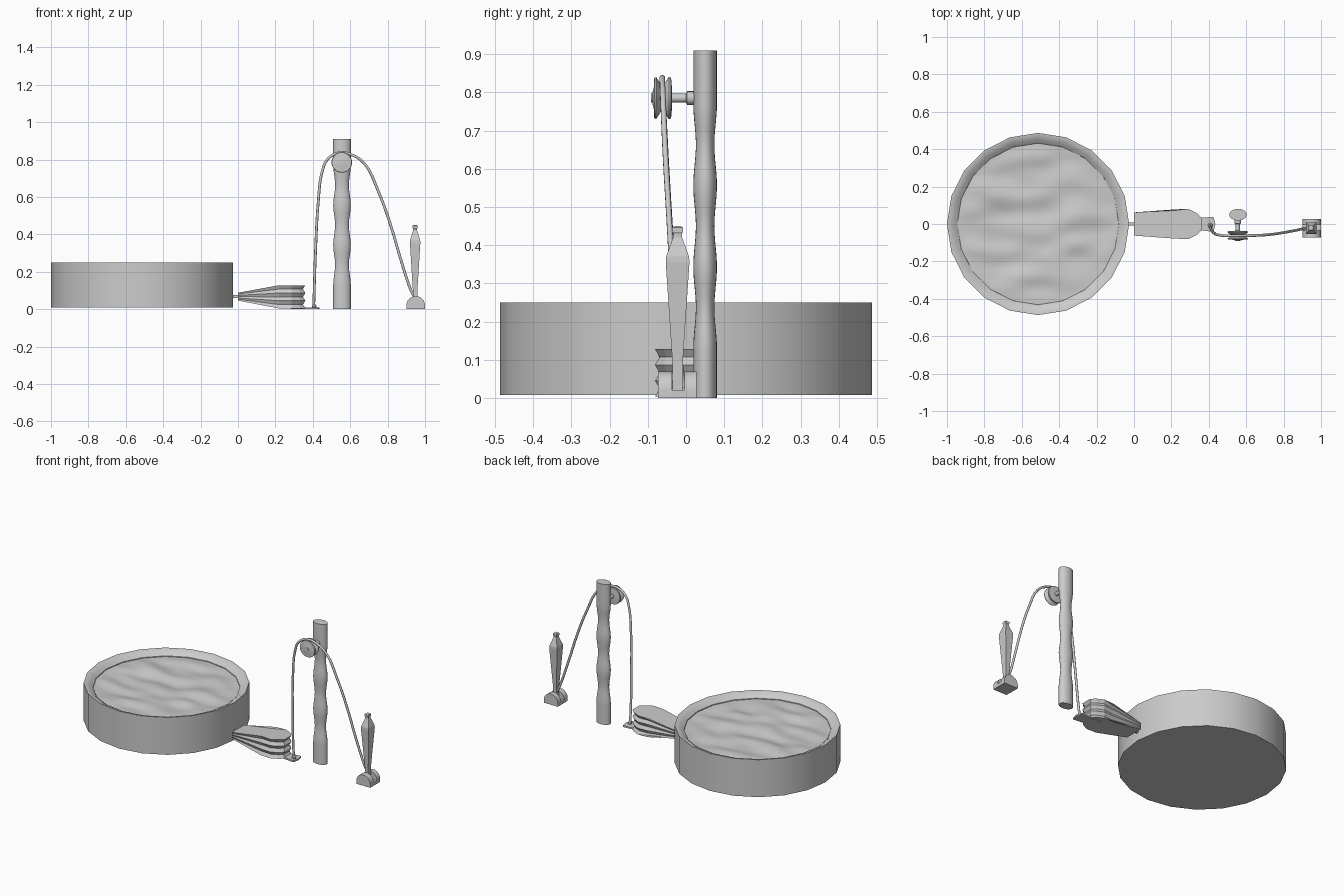
import bpy, bmesh, math
from mathutils import Vector, noise

if "Cube" in bpy.data.objects:
    bpy.data.objects.remove(bpy.data.objects["Cube"])


def make(name, bm, smooth=True):
    bmesh.ops.recalc_face_normals(bm, faces=bm.faces)
    me = bpy.data.meshes.new(name)
    bm.to_mesh(me)
    bm.free()
    ob = bpy.data.objects.new(name, me)
    bpy.context.collection.objects.link(ob)
    if smooth:
        bpy.ops.object.select_all(action='DESELECT')
        ob.select_set(True)
        bpy.context.view_layer.objects.active = ob
        bpy.ops.object.shade_smooth_by_angle(angle=math.radians(32))
    return ob


def loft(name, rings, smooth=True):
    """Skin a stack of equal-length closed rings and cap both ends."""
    bm = bmesh.new()
    vs = [[bm.verts.new(p) for p in r] for r in rings]
    n = len(vs[0])
    for a, b in zip(vs, vs[1:]):
        for i in range(n):
            j = (i + 1) % n
            bm.faces.new((a[i], a[j], b[j], b[i]))
    bm.faces.new(vs[0])
    bm.faces.new(vs[-1])
    return make(name, bm, smooth)


def lathe(name, profile, center, n, axis='Z', sx=1.0, sy=1.0):
    """Revolve (radius, height) points about a Z or Y axis."""
    rings = []
    for r, h in profile:
        ring = []
        for i in range(n):
            a = math.tau * i / n
            u, v = r * sx * math.sin(a), r * sy * math.cos(a)
            off = (u, v, h) if axis == 'Z' else (u, h, v)
            ring.append(Vector(center) + Vector(off))
        rings.append(ring)
    return loft(name, rings)


def rect(cx, cy, z, hx, hy):
    return [(cx - hx, cy - hy, z), (cx + hx, cy - hy, z), (cx + hx, cy + hy, z), (cx - hx, cy + hy, z)]


def extrude_y(name, pts, y0, y1):
    return loft(name, [[(x, y, z) for x, z in pts] for y in (y0, y1)])


# basin with sloping rim
BX = -0.513
lathe("basin", [(.487, .008), (.487, .25), (.475, .249), (.452, .238), (.432, .222), (.43, .19)],
      (BX, 0, 0), 20)

# rippled water surface
bm = bmesh.new()
bmesh.ops.create_grid(bm, x_segments=36, y_segments=36, size=0.5)
for v in bm.verts:
    x, y = v.co.x * 2, v.co.y * 2
    s, t = x * math.sqrt(1 - y * y / 2), y * math.sqrt(1 - x * x / 2)
    fade = max(0.0, 1 - (s * s + t * t) ** 3)
    h = noise.noise(Vector((s * 2.2, t * 4.5, 1.7))) * 0.022 * fade
    v.co = (BX + s * 0.431, t * 0.431, 0.217 + h)
make("water", bm)

# bellows: pleated wedge between two boards
half = [(0, .062), (.22, .078), (.29, .081), (.335, .058), (.36, .033)]
outline = [(x, -y) for x, y in half] + [(x, y) for x, y in reversed(half)]
rings = []
for k in range(7):
    ring = []
    for x, y in outline:
        ramp = min(1, x / .22)
        lo, hi = .046 - .042 * ramp, .088 + .04 * ramp
        inset = .013 * ramp * (k % 2)
        d = Vector((x - .25, y)).normalized() * inset
        ring.append((x - max(d.x, 0), y - d.y, lo + (hi - lo) * k / 6))
    rings.append(ring)
loft("bellows", rings, False)

# foot plate, rope knot and air nozzle
plate = [(.28, -.04), (.36, -.034), (.425, -.042), (.435, 0), (.425, .038), (.36, .034), (.28, .04)]
loft("bellows_plate", [[(x, y, z) for x, y in plate] for z in (0, .01)], False)
lathe("rope_knot", [(.013, .008), (.013, .018), (.007, .026)], (.408, -.008, 0), 10)
loft("nozzle", [[(x, y, .067 + z) for y, z in ((-.008, -.008), (.008, -.008), (.008, .008), (-.008, .008))]
                for x in (-.04, .005)], False)

# wavy oval pole
pole = [(1, 0), (1, .13)]
for i in range(33):
    z = .13 + .64 * i / 32
    pole.append((1 - .11 * (1 - math.cos(math.tau * i * 3 / 32)), z))
pole.append((1, .91))
lathe("pole", pole, (.556, .05, 0), 24, sx=.047, sy=.031)

# grooved pulley and its axle
P = (.555, 0, .785)
lathe("pulley", [(.014, -.088), (.03, -.084), (.053, -.083), (.055, -.078), (.036, -.066), (.036, -.058),
                 (.055, -.045), (.053, -.039), (.03, -.037), (.014, -.036)], P, 28, 'Y')
lathe("pulley_axle", [(.012, -.091), (.012, 0), (.018, .003), (.018, .03)], P, 16, 'Y')

# rope from the plate, over the pulley, to the lever
path = [(.405, -.006, .01), (.408, -.018, .12), (.415, -.033, .32), (.43, -.05, .585), (.45, -.058, .735),
        (.48, -.062, .803), (.545, -.062, .837), (.607, -.062, .826), (.676, -.06, .778),
        (.746, -.054, .64), (.81, -.044, .468), (.874, -.032, .254), (.925, -.021, .1), (.945, -.02, .06)]
cu = bpy.data.curves.new("rope", 'CURVE')
cu.dimensions = '3D'
cu.bevel_depth = .0075
cu.bevel_resolution = 2
cu.resolution_u = 4
cu.use_fill_caps = True
sp = cu.splines.new('BEZIER')
sp.bezier_points.add(len(path) - 1)
for b, p in zip(sp.bezier_points, path):
    b.co = p
    b.handle_left_type = b.handle_right_type = 'AUTO'
bpy.context.collection.objects.link(bpy.data.objects.new("rope", cu))

# domed lever base: two cheeks around a slot
dome = [(.9, 0), (1.0, 0)] + [(.95 + .05 * math.cos(math.pi * i / 12), .02 + .05 * math.sin(math.pi * i / 12))
                              for i in range(13)]
extrude_y("base_cheek_front", dome, -.073, -.036)
extrude_y("base_cheek_back", dome, -.004, .028)
loft("base_slot_floor", [rect(.95, -.02, z, .05, .018) for z in (0, .021)], False)

# tapered square lever with a knob
lever = [(.02, .012, .013), (.10, .012, .014), (.355, .028, .031), (.37, .027, .03),
         (.42, .011, .012), (.43, .011, .011), (.435, .014, .014), (.446, .014, .014), (.45, .008, .008)]
loft("lever", [rect(.947, -.022, z, hx, hy) for z, hx, hy in lever], False)
